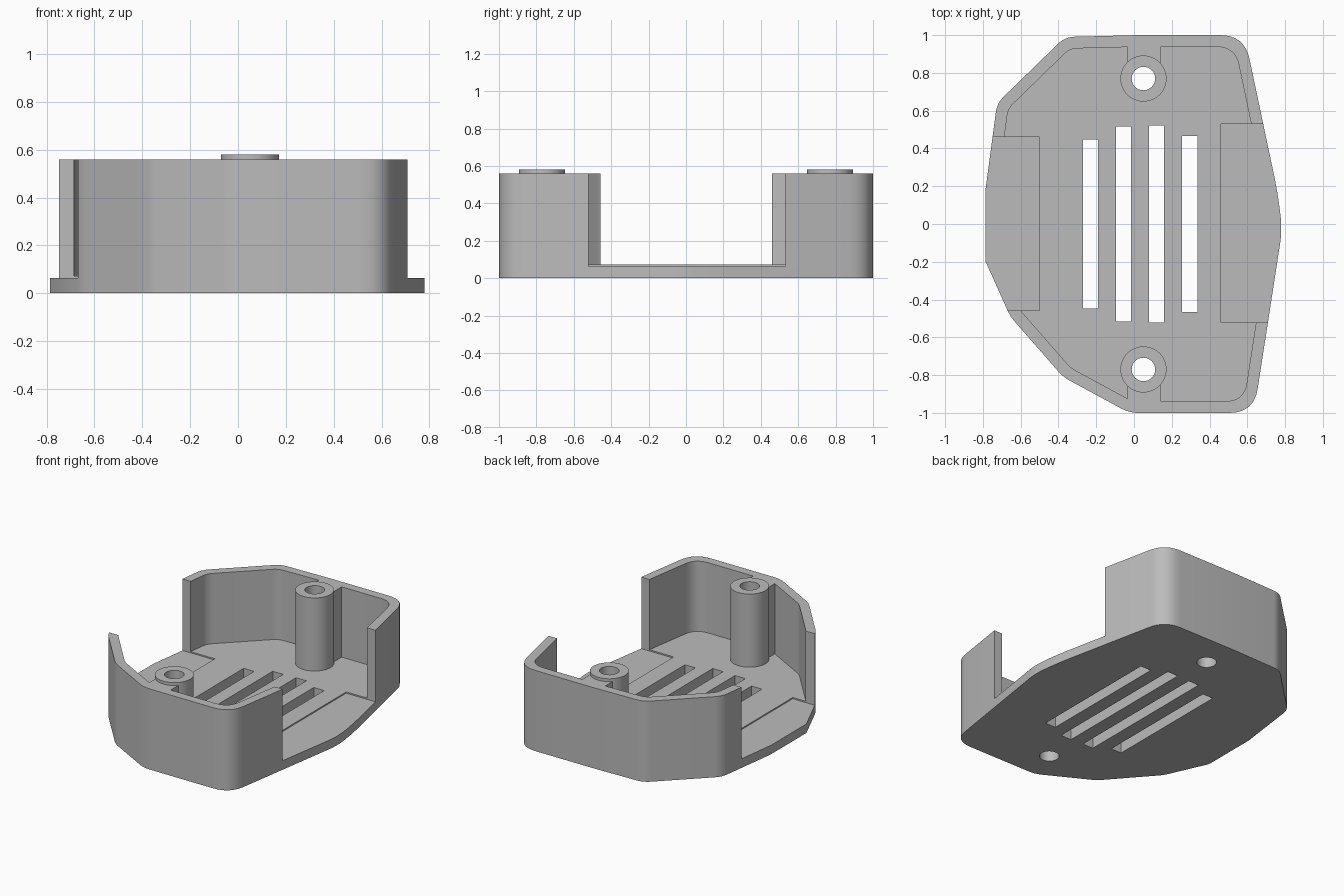
import bpy, bmesh, math
from mathutils import Vector

cube = bpy.data.objects.get("Cube")
if cube:
    bpy.data.objects.remove(cube, do_unlink=True)

FLOOR, SILL, RIM, BOSS_TOP, WALL = 0.072, 0.063, 0.56, 0.58, 0.062
BOSS_X, BOSS_Y, BORE, BOSS_R = 0.05, 0.77, 0.062, 0.122

grey = bpy.data.materials.new("plain_grey")
grey.use_nodes = True
colour = (0.5, 0.5, 0.5, 1)
grey.diffuse_color = colour
grey.node_tree.nodes["Principled BSDF"].inputs["Base Color"].default_value = colour


def prism(name, pts, z0, z1):
    """Extrude a counter-clockwise outline from z0 to z1."""
    bm = bmesh.new()
    base = bm.faces.new([bm.verts.new((p[0], p[1], z0)) for p in pts])
    top = bmesh.ops.extrude_face_region(bm, geom=[base])["geom"]
    bmesh.ops.translate(bm, vec=(0, 0, z1 - z0),
                        verts=[v for v in top if isinstance(v, bmesh.types.BMVert)])
    bmesh.ops.recalc_face_normals(bm, faces=bm.faces)
    mesh = bpy.data.meshes.new(name)
    bm.to_mesh(mesh)
    bm.free()
    mesh.materials.append(grey)
    ob = bpy.data.objects.new(name, mesh)
    bpy.context.collection.objects.link(ob)
    return ob


def box(name, x0, x1, y0, y1, z0, z1):
    return prism(name, [(x0, y0), (x1, y0), (x1, y1), (x0, y1)], z0, z1)


def cylinder(name, x, y, r, z0, z1, n=48):
    ring = [(x + r * math.cos(i * math.tau / n), y + r * math.sin(i * math.tau / n)) for i in range(n)]
    return prism(name, ring, z0, z1)


def combine(target, tool, operation):
    """Apply a boolean and remove the tool."""
    tool.hide_render = True
    mod = target.modifiers.new("boolean", "BOOLEAN")
    mod.operation, mod.solver, mod.object = operation, "EXACT", tool
    bpy.context.view_layer.objects.active = target
    bpy.ops.object.modifier_apply(modifier=mod.name)
    bpy.data.objects.remove(tool, do_unlink=True)


def rounded(corners, shrink=0.0):
    """Offset the corners inward, then round each by its tangent length."""
    n = len(corners)
    pts = [Vector(c[:2]) for c in corners]
    moved = []
    for i, p in enumerate(pts):
        a, b = (p - pts[i - 1]).normalized(), (pts[(i + 1) % n] - p).normalized()
        na, nb = Vector((-a.y, a.x)), Vector((-b.y, b.x))
        moved.append(p + (na + nb) * shrink / (1 + na.dot(nb)))
    out = []
    for i, p in enumerate(moved):
        d = corners[i][2] * (1 - 4 * shrink)
        if d == 0:
            out.append(p)
            continue
        s = p + (moved[i - 1] - p).normalized() * d
        e = p + (moved[(i + 1) % n] - p).normalized() * d
        for k in range(9):
            t = k / 8
            out.append(s * (1 - t) ** 2 + p * 2 * t * (1 - t) + e * t * t)
    return out


def smooth(ob):
    bpy.ops.object.select_all(action="DESELECT")
    ob.select_set(True)
    bpy.context.view_layer.objects.active = ob
    bpy.ops.object.shade_smooth_by_angle(angle=math.radians(25))


# Outline corners: x, y, rounding length
outline = [(-0.025, -1, 0.05), (0.635, -1, 0.13), (0.785, -0.03, 0.08), (0.76, 0.17, 0.09),
           (0.585, 1, 0.13), (0.02, 1, 0), (-0.365, 0.99, 0.05), (-0.725, 0.64, 0.05),
           (-0.785, 0.19, 0), (-0.785, -0.2, 0), (-0.655, -0.49, 0.04), (-0.375, -0.81, 0.04)]

# Tray shell with its cavity
tray = prism("tray", rounded(outline), 0, RIM)
combine(tray, prism("cavity", rounded(outline, WALL), FLOOR, 1), "DIFFERENCE")

# Side openings
combine(tray, box("left_opening", 0.46, 1, -0.522, 0.53, SILL, 1), "DIFFERENCE")
combine(tray, box("right_opening", -1, -0.5, -0.457, 0.46, SILL, 1), "DIFFERENCE")

# Webs joining the bosses to the end walls
combine(tray, box("back_web", -0.035, 0.14, 0.845, 0.97, 0.04, RIM), "UNION")
combine(tray, box("front_web", -0.035, 0.14, -0.96, -0.845, 0.04, RIM), "UNION")

# Vent slots
for x, half in ((-0.23, 0.448), (-0.055, 0.517), (0.12, 0.522), (0.295, 0.467)):
    combine(tray, box("slot", x - 0.04, x + 0.04, -half, half, -0.1, 0.2), "DIFFERENCE")

# Hollow screw bosses
for side, name in ((1, "back_boss"), (-1, "front_boss")):
    y = side * BOSS_Y
    combine(tray, cylinder("bore", BOSS_X, y, BORE, -0.1, 0.2), "DIFFERENCE")
    boss = cylinder(name, BOSS_X, y, BOSS_R, FLOOR, BOSS_TOP)
    combine(boss, cylinder("bore", BOSS_X, y, BORE, -0.1, 1), "DIFFERENCE")
    smooth(boss)
smooth(tray)
